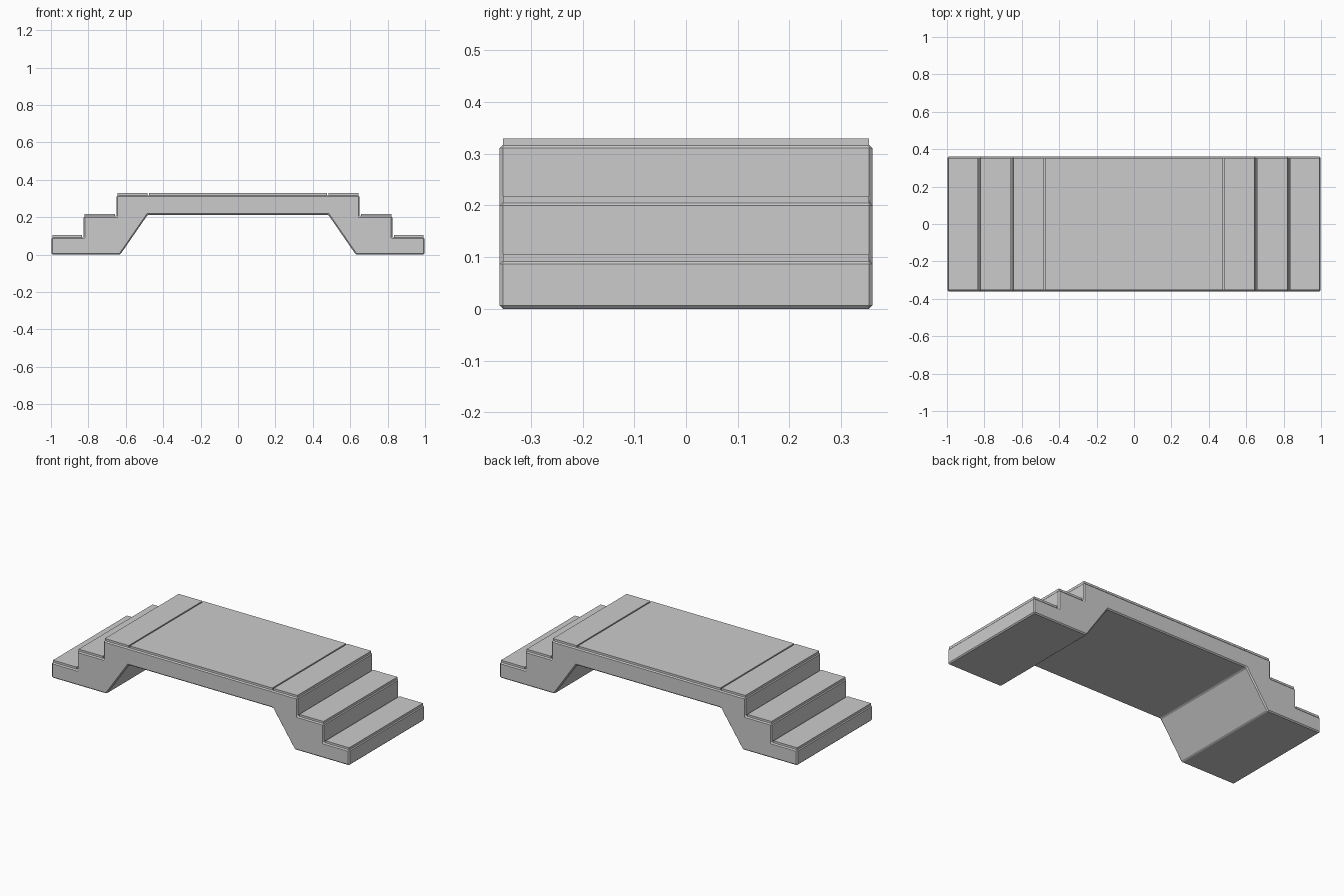
import bpy, bmesh

if "Cube" in bpy.data.objects:
    bpy.data.objects.remove(bpy.data.objects["Cube"])

HALF_W = 0.36      # half width in y
CH = 0.0065        # chamfer size


def add_object(name, bm):
    bmesh.ops.recalc_face_normals(bm, faces=bm.faces)
    mesh = bpy.data.meshes.new(name)
    bm.to_mesh(mesh)
    bm.free()
    obj = bpy.data.objects.new(name, mesh)
    bpy.context.collection.objects.link(obj)
    return obj


def slab(name, x0, x1, z0, z1):
    bm = bmesh.new()
    bmesh.ops.create_cube(bm, size=1)
    for v in bm.verts:
        v.co.x = x0 if v.co.x < 0 else x1
        v.co.y *= 2 * (HALF_W - CH)
        v.co.z = z0 if v.co.z < 0 else z1
    return add_object(name, bm)


# Stepped bridge body: half profile, mirrored, extruded and chamfered
half = [(0.483, 0.213), (0.63, 0.0), (0.997, 0.0), (0.997, 0.093),
        (0.825, 0.093), (0.825, 0.206), (0.65, 0.206), (0.65, 0.317)]
profile = half + [(-x, z) for x, z in reversed(half)]
bm = bmesh.new()
face = bm.faces.new([bm.verts.new((x, -HALF_W, z)) for x, z in profile])
ext = bmesh.ops.extrude_face_region(bm, geom=[face])
for v in ext["geom"]:
    if isinstance(v, bmesh.types.BMVert):
        v.co.y = HALF_W
body = add_object("bridge_body", bm)
bevel = body.modifiers.new("chamfer", "BEVEL")
bevel.width = CH
bevel.segments = 1
bevel.limit_method = "ANGLE"

# Thin tread plates on each side's steps and on the deck ends
for side, s in (("left", -1), ("right", 1)):
    for name, xa, xb, z in (("lower_tread", 0.834, 0.992, 0.093),
                            ("upper_tread", 0.658, 0.82, 0.206),
                            ("deck_end", 0.485, 0.645, 0.317)):
        x0, x1 = sorted((s * xa, s * xb))
        slab(f"{side}_{name}", x0, x1, z - 0.002, z + 0.0125)

# Central deck plate
slab("deck_centre", -0.477, 0.477, 0.315, 0.3295)
